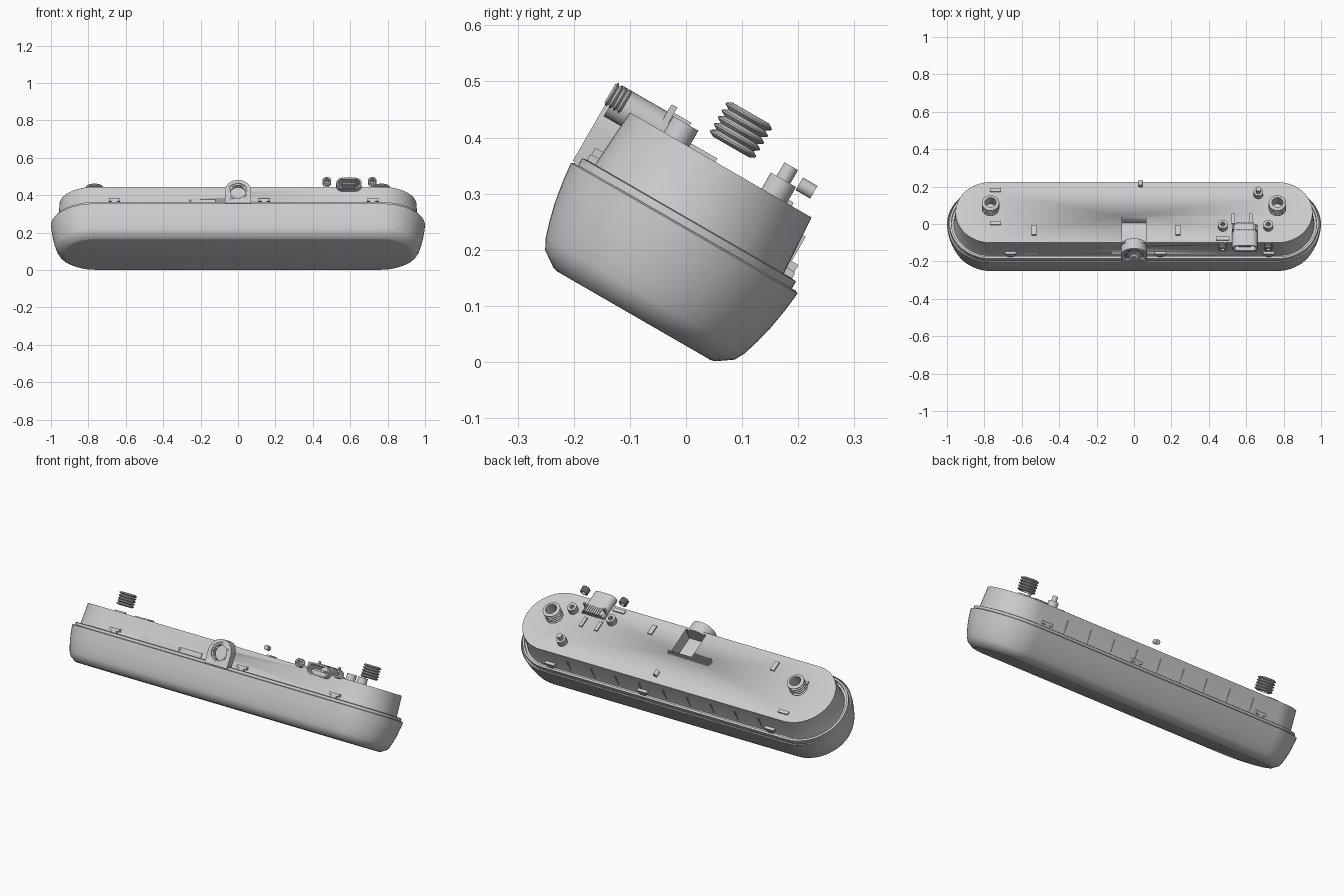
import bpy, bmesh, math
from mathutils import Matrix, Vector

if "Cube" in bpy.data.objects:
    bpy.data.objects.remove(bpy.data.objects["Cube"])

# One plain grey for everything
grey = bpy.data.materials.new("light_grey")
grey.use_nodes = True
tone = (0.6, 0.6, 0.6, 1)
grey.diffuse_color = tone
grey.node_tree.nodes["Principled BSDF"].inputs["Base Color"].default_value = tone

TILT = Matrix.Rotation(math.radians(-30), 4, 'X')  # housing leans forward
MID = -0.122      # centre line across the housing
HALF = 0.767      # half length of the straight sides
TOP = 0.335       # height of the top plate


def finish(name, bm):
    """Tilt the mesh, make an object and shade it."""
    bmesh.ops.recalc_face_normals(bm, faces=bm.faces)
    bm.transform(TILT)
    mesh = bpy.data.meshes.new(name)
    bm.to_mesh(mesh)
    bm.free()
    mesh.materials.append(grey)
    ob = bpy.data.objects.new(name, mesh)
    bpy.context.collection.objects.link(ob)
    bpy.ops.object.select_all(action='DESELECT')
    ob.select_set(True)
    bpy.context.view_layer.objects.active = ob
    bpy.ops.object.shade_smooth_by_angle(angle=math.radians(32))
    return ob


def loft(bm, rings, closed=False):
    """Skin a list of point rings; cap the ends or join them up."""
    loops = [[bm.verts.new(p) for p in ring] for ring in rings]
    pairs = list(zip(loops, loops[1:]))
    if closed:
        pairs.append((loops[-1], loops[0]))
    else:
        bm.faces.new(loops[0])
        bm.faces.new(loops[-1])
    for a, b in pairs:
        for i in range(len(a)):
            j = (i + 1) % len(a)
            bm.faces.new((a[i], a[j], b[j], b[i]))


def stadium(r, n, half=HALF, cx=0, cy=MID, segs=32):
    pts = []
    for side in (1, -1):
        for i in range(segs + 1):
            a = math.pi * (i / segs - 0.5)
            pts.append((cx + side * (half + r * math.cos(a)), cy + side * r * math.sin(a), n))
    return pts


def box(name, x, v, n):
    bm = bmesh.new()
    size = Matrix.Diagonal((x[1] - x[0], v[1] - v[0], n[1] - n[0], 1))
    mid = Vector((sum(x) / 2, sum(v) / 2, sum(n) / 2))
    bmesh.ops.create_cube(bm, size=1, matrix=Matrix.Translation(mid) @ size)
    return finish(name, bm)


def lathe(name, profile, at, forward=False, closed=False, segs=32):
    """Spin (radius, height) pairs about the housing's up axis, or about its depth axis."""
    bm = bmesh.new()
    rings = [[(r * math.cos(2 * math.pi * i / segs), r * math.sin(2 * math.pi * i / segs), h)
              for i in range(segs)] for r, h in profile]
    loft(bm, rings, closed)
    if forward:
        bm.transform(Matrix.Rotation(math.radians(-90), 4, 'X'))
    bm.transform(Matrix.Translation(at))
    return finish(name, bm)


def cut(target, cutter):
    cutter.hide_render = True
    mod = target.modifiers.new("cut", 'BOOLEAN')
    mod.operation = 'DIFFERENCE'
    mod.solver = 'EXACT'
    mod.object = cutter
    bpy.ops.object.select_all(action='DESELECT')
    target.select_set(True)
    bpy.context.view_layer.objects.active = target
    bpy.ops.object.modifier_apply(modifier=mod.name)
    bpy.data.objects.remove(cutter)


def thread(name, at, r, hole, height, turns, forward=False):
    """Hollow ridged sleeve."""
    step = height / turns
    prof = [(hole, 0)]
    for i in range(turns):
        prof += [(r * 0.8, i * step), (r, (i + 0.4) * step), (r, (i + 0.6) * step)]
    prof += [(r * 0.8, height), (hole, height)]
    lathe(name, prof, at, forward, closed=True)


# Lower shell: rounded tub
bm = bmesh.new()
tub = [(0.158, 0.025), (0.166, 0.027), (0.195, 0.047), (0.205, 0.066), (0.214, 0.095),
       (0.222, 0.127), (0.229, 0.168), (0.233, 0.205), (0.228, 0.208), (0.226, 0.198), (0.21, 0.198)]
loft(bm, [stadium(r, n) for r, n in tub])
finish("lower_shell", bm)

# Upper shell: stepped rim, slightly drafted wall and flat top
bm = bmesh.new()
lid = [(0.220, 0.19), (0.220, 0.222), (0.209, 0.224), (0.208, 0.214), (0.197, 0.214),
       (0.194, 0.226), (0.187, TOP)]
loft(bm, [stadium(r, n) for r, n in lid])
upper = finish("upper_shell", bm)
cut(upper, box("pocket_cutter", (-0.063, 0.063), (-0.297, -0.147), (0.265, 0.4)))

# Round socket on the front with an arched block
bm = bmesh.new()
arch = [(-0.07, 0.21), (0.07, 0.21)]
arch += [(0.07 * math.cos(math.pi * i / 24), 0.282 + 0.07 * math.sin(math.pi * i / 24)) for i in range(25)]
loft(bm, [[(x, v, n) for x, n in arch] for v in (-0.354, -0.292)])
socket = finish("front_socket", bm)
hole = [(0.05, 0), (0.05, 0.06)]
cut(socket, lathe("socket_cutter", hole, (0, -0.37, 0.282), forward=True))
cut(upper, lathe("socket_bore_cutter", hole, (0, -0.37, 0.282), forward=True))
thread("socket_thread", (0, -0.352, 0.282), 0.051, 0.043, 0.03, 4, forward=True)

# Cable port: rounded hollow sleeve
bm = bmesh.new()
sleeve = []
for r, d in ((0.032, -0.346), (0.032, -0.21), (0.024, -0.212), (0.024, -0.346)):
    sleeve.append([(x, d, n) for x, n, _ in stadium(r, 0, 0.036, 0.593, 0.338, 10)])
loft(bm, sleeve, closed=True)
finish("port_sleeve", bm)
box("port_tongue", (0.56, 0.626), (-0.335, -0.212), (0.333, 0.343))
box("port_back", (0.535, 0.65), (-0.222, -0.213), (0.312, 0.364))
for i in range(8):
    x = 0.55 + i * 0.0125
    box("port_pin", (x - 0.003, x + 0.003), (-0.25, -0.205), (0.366, 0.374))
for x in (0.53, 0.655):
    box("port_lug", (x - 0.005, x + 0.005), (-0.252, -0.24), (0.34, 0.385))

# Screw sleeves and bosses either side of the port
for x in (0.475, 0.718):
    thread("port_screw_thread", (x, -0.357, 0.347), 0.023, 0.012, 0.034, 4, forward=True)
    lathe("port_boss", [(0.026, 0.32), (0.026, 0.368), (0.012, 0.368), (0.012, 0.32)],
          (x, -0.213, 0), closed=True)

# Large threaded sleeves hovering over both ends
for x in (-0.767, 0.767):
    thread("end_thread", (x, MID, 0.372), 0.047, 0.03, 0.07, 5)

# Stepped locating post and loose pin
lathe("locating_post", [(0.026, 0.32), (0.026, 0.368), (0.014, 0.368), (0.014, 0.396)], (0.665, -0.012, 0))
lathe("loose_pin", [(0.013, -0.015), (0.013, 0.015)], (0.035, 0.031, 0.376), forward=True, segs=16)

# Raised ribs on the top plate: x, across, half sizes
for x, v, a, b in ((-0.74, 0.014, 0.03, 0.01), (-0.74, -0.19, 0.03, 0.01),
                   (-0.535, -0.234, 0.013, 0.029), (0.235, -0.234, 0.013, 0.029),
                   (0.475, -0.286, 0.036, 0.01), (0.53, -0.163, 0.009, 0.03),
                   (0.625, -0.163, 0.009, 0.03)):
    box("top_rib", (x - a, x + a), (v - b, v + b), (0.33, 0.342))

# Snap clips along the front and back walls
for x in (-0.66, 0.14, 0.72):
    for side in (-1, 1):
        v = MID + side * 0.197
        box("snap_clip", (x - 0.03, x + 0.03), (v - 0.012, v + 0.012), (0.235, 0.25))
        box("snap_rest", (x - 0.015, x + 0.015), (v - 0.014, v + 0.014), (0.215, 0.235))

# Long guide strips on the front wall
for x0, x1 in ((-0.51, -0.26), (-0.25, -0.12)):
    box("guide_strip", (x0, x1), (MID - 0.198, MID - 0.185), (0.225, 0.25))

# Slim upright ribs on the back wall
for i in range(9):
    x = -0.6 + i * 0.15
    box("back_rib", (x - 0.003, x + 0.003), (MID + 0.18, MID + 0.195), (0.225, 0.3))
